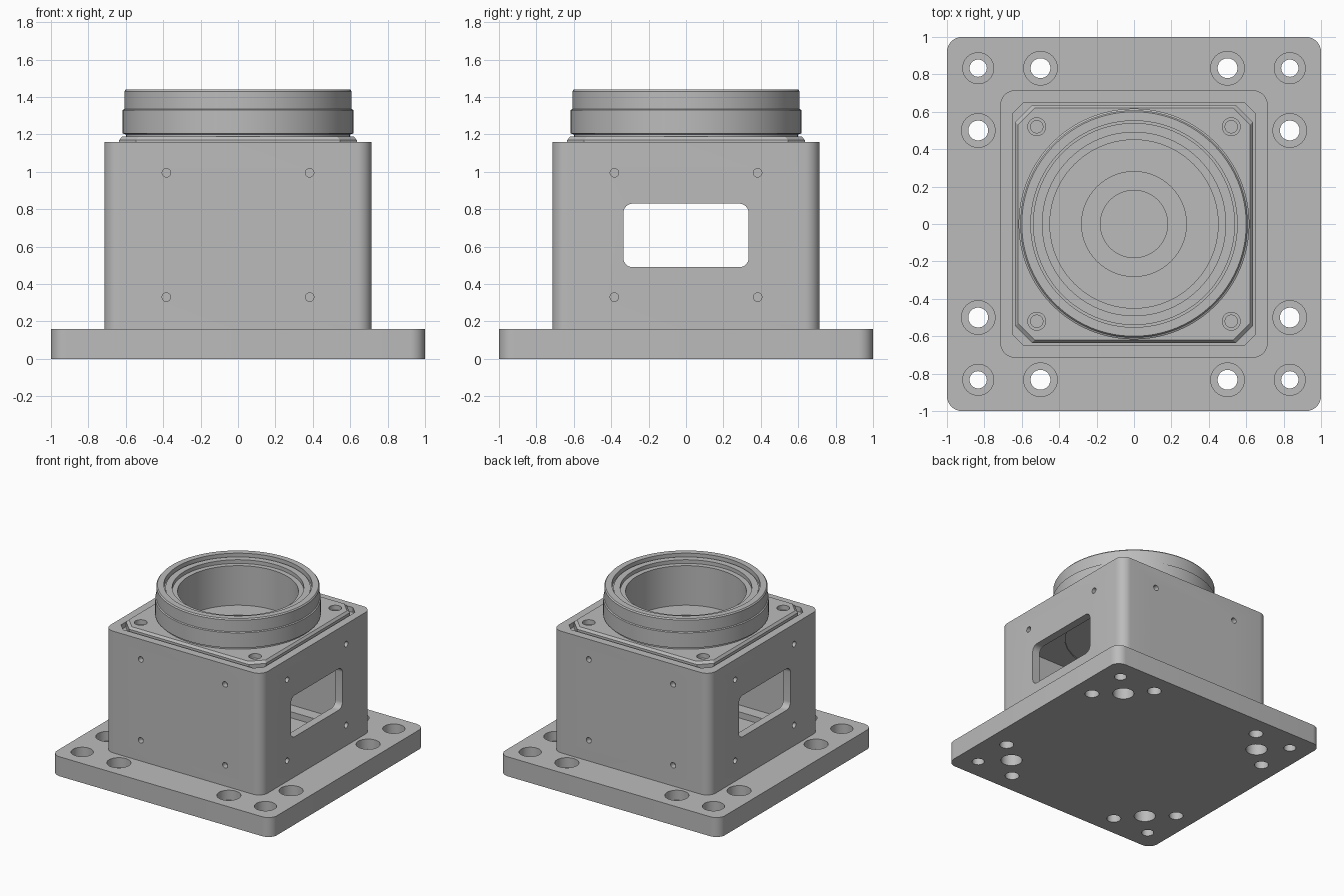
import bpy, bmesh, math
from mathutils import Matrix, Vector

if "Cube" in bpy.data.objects:
    bpy.data.objects.remove(bpy.data.objects["Cube"], do_unlink=True)

grey = bpy.data.materials.new("plain_grey")
grey.use_nodes = True
grey.diffuse_color = (0.5, 0.5, 0.5, 1)
grey.node_tree.nodes["Principled BSDF"].inputs["Base Color"].default_value = (0.5, 0.5, 0.5, 1)
parts = []


def outline(hx, hy, r, n):
    """Rectangle with rounded corners, or chamfered ones when n is 1."""
    pts = []
    for k, (sx, sy) in enumerate([(1, 1), (-1, 1), (-1, -1), (1, -1)]):
        for i in range(n + 1):
            a = math.pi / 2 * (k + i / n)
            pts.append((sx * (hx - r) + r * math.cos(a), sy * (hy - r) + r * math.sin(a)))
    return pts


def stack(bm, sections, n=8, matrix=Matrix()):
    """Solid through outlines given as (half x, half y, corner, z)."""
    rings = [[bm.verts.new(matrix @ Vector((x, y, z))) for x, y in outline(hx, hy, r, n)]
             for hx, hy, r, z in sections]
    bm.faces.new(rings[0][::-1])
    bm.faces.new(rings[-1])
    for low, high in zip(rings, rings[1:]):
        for i in range(len(low)):
            j = (i + 1) % len(low)
            bm.faces.new((low[i], low[j], high[j], high[i]))


def turn(bm, profile, steps=32, matrix=Matrix()):
    """Solid turned about z from a closed (radius, z) profile."""
    part = bmesh.new()
    verts = [part.verts.new((r, 0, z)) for r, z in profile]
    edges = [part.edges.new((verts[i - 1], verts[i])) for i in range(len(verts))]
    bmesh.ops.spin(part, geom=verts + edges, axis=(0, 0, 1), cent=(0, 0, 0),
                   angle=2 * math.pi, steps=steps)
    bmesh.ops.remove_doubles(part, verts=part.verts, dist=1e-5)
    loose = [e for e in part.edges if not e.link_faces]
    bmesh.ops.delete(part, geom=loose, context="EDGES")
    bmesh.ops.recalc_face_normals(part, faces=part.faces)
    bmesh.ops.transform(part, matrix=matrix, verts=part.verts)
    temp = bpy.data.meshes.new("temp")
    part.to_mesh(temp)
    part.free()
    bm.from_mesh(temp)
    bpy.data.meshes.remove(temp)


def make(name, bm):
    bmesh.ops.recalc_face_normals(bm, faces=bm.faces)
    mesh = bpy.data.meshes.new(name)
    bm.to_mesh(mesh)
    bm.free()
    obj = bpy.data.objects.new(name, mesh)
    bpy.context.collection.objects.link(obj)
    mesh.materials.append(grey)
    parts.append(obj)
    return obj


def cut(obj, bm):
    """Subtract the solids in bm and bake the result."""
    tool = make("cutter", bm)
    parts.remove(tool)
    tool.hide_render = True
    mod = obj.modifiers.new("cut", "BOOLEAN")
    mod.object = tool
    mod.solver = "EXACT"
    graph = bpy.context.evaluated_depsgraph_get()
    mesh = bpy.data.meshes.new_from_object(obj.evaluated_get(graph))
    obj.modifiers.clear()
    obj.data = mesh
    bpy.data.objects.remove(tool, do_unlink=True)


def hole(bm, x, y, r, z0, z1, wide=None, ledge=None):
    """Plain hole, or a counterbored one when wide and ledge are given."""
    profile = [(0, z0), (r, z0)]
    profile += [(r, ledge), (wide, ledge), (wide, z1)] if wide else [(r, z1)]
    turn(bm, profile + [(0, z1)], matrix=Matrix.Translation((x, y, 0)))


signs = [(1, 1), (-1, 1), (-1, -1), (1, -1)]

# Base plate with mounting holes and blind holes underneath
bm = bmesh.new()
stack(bm, [(1, 1, 0.08, 0), (1, 1, 0.08, 0.16)])
base = make("base_plate", bm)
bm = bmesh.new()
for sx, sy in signs:
    hole(bm, sx * 0.833, sy * 0.833, 0.046, -0.1, 0.3, 0.083, 0.08)
    hole(bm, sx * 0.5, sy * 0.833, 0.053, -0.1, 0.3, 0.09, 0.08)
    hole(bm, sx * 0.833, sy * 0.5, 0.053, -0.1, 0.3, 0.09, 0.08)
    hole(bm, sx * 0.655, sy * 0.655, 0.08, -0.1, 0.11)
cut(base, bm)

# Hollow square housing
bm = bmesh.new()
stack(bm, [(0.715, 0.715, 0.08, 0.16), (0.715, 0.715, 0.08, 1.16)])
housing = make("housing", bm)
bm = bmesh.new()
stack(bm, [(0.65, 0.65, 0.06, 0.1), (0.65, 0.65, 0.06, 1.3)], n=1)
cut(housing, bm)

# Side windows, right through the housing
bm = bmesh.new()
side = Matrix.Translation((0, 0, 0.66)) @ Matrix.Rotation(math.pi / 2, 4, "Y")
stack(bm, [(0.17, 0.335, 0.05, -1), (0.17, 0.335, 0.05, 1)], matrix=side)
cut(housing, bm)

# Small blind screw holes on all four sides
bm = bmesh.new()
for k in range(4):
    for u in (-0.383, 0.383):
        for z in (0.33, 0.995):
            place = (Matrix.Rotation(k * math.pi / 2, 4, "Z") @ Matrix.Translation((0.67, u, z))
                     @ Matrix.Rotation(math.pi / 2, 4, "Y"))
            turn(bm, [(0, 0), (0.023, 0), (0.023, 0.1), (0, 0.1)], 16, place)
cut(housing, bm)

# Low ledges along the inside of the front and back walls
for name, s in (("front_ledge", -1), ("back_ledge", 1)):
    bm = bmesh.new()
    stack(bm, [(0.58, 0.05, 0.01, 0.155), (0.58, 0.05, 0.01, 0.21)], n=1,
          matrix=Matrix.Translation((0, s * 0.6, 0)))
    make(name, bm)

# Chamfered flange seated in the housing, with counterbored corners
bm = bmesh.new()
stack(bm, [(0.652, 0.652, 0.06, 1.0), (0.652, 0.652, 0.06, 1.12), (0.635, 0.635, 0.09, 1.12),
           (0.635, 0.635, 0.09, 1.17), (0.62, 0.62, 0.09, 1.188)], n=1)
flange = make("flange", bm)
bm = bmesh.new()
hole(bm, 0, 0, 0.52, 0.9, 1.3)
for sx, sy in signs:
    hole(bm, sx * 0.52, sy * 0.52, 0.033, 1.06, 1.3, 0.048, 1.15)
cut(flange, bm)

# Round collar with stepped rim, bore and recessed floor
bm = bmesh.new()
turn(bm, [(0.18, 1.01), (0.54, 1.01), (0.54, 1.18), (0.60, 1.18), (0.60, 1.2), (0.617, 1.205),
          (0.617, 1.33), (0.608, 1.335), (0.608, 1.43), (0.6, 1.44), (0.552, 1.44),
          (0.552, 1.4), (0.54, 1.4), (0.54, 1.415), (0.49, 1.415), (0.49, 1.385),
          (0.45, 1.385), (0.45, 1.06), (0.28, 1.06), (0.28, 1.035), (0.18, 1.035)], 96)
make("collar", bm)

# Smooth rounds, crisp edges
bpy.ops.object.select_all(action="DESELECT")
for obj in parts:
    obj.select_set(True)
bpy.context.view_layer.objects.active = parts[0]
bpy.ops.object.shade_smooth_by_angle(angle=math.radians(30))
